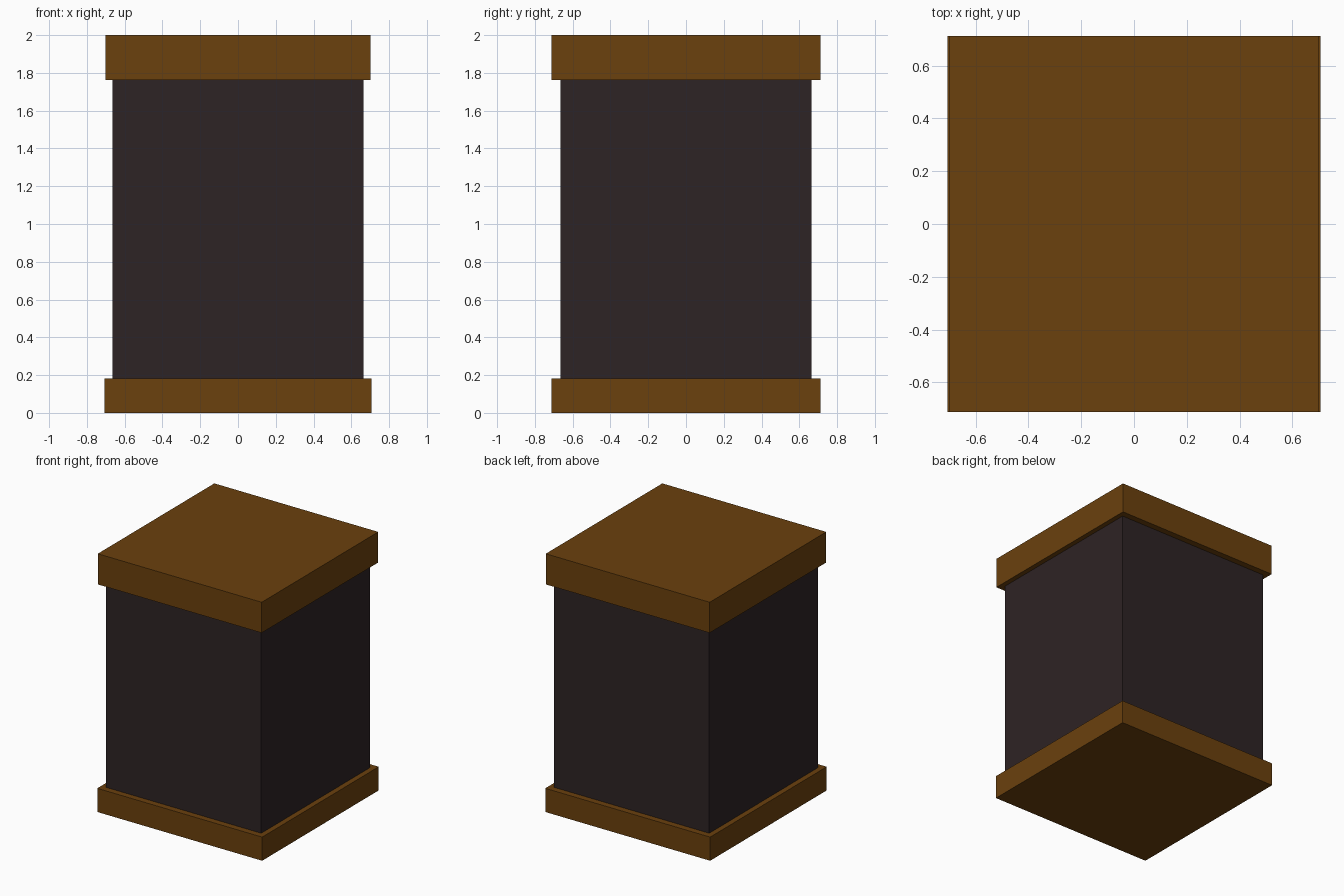
import bpy

if "Cube" in bpy.data.objects:
    bpy.data.objects.remove(bpy.data.objects["Cube"])


def make_material(name, rgb):
    mat = bpy.data.materials.new(name)
    mat.diffuse_color = (*rgb, 1.0)
    mat.use_nodes = True
    mat.node_tree.nodes["Principled BSDF"].inputs["Base Color"].default_value = mat.diffuse_color
    return mat


def make_box(name, half_x, half_y, z0, z1, mat):
    bpy.ops.mesh.primitive_cube_add(size=2, location=(0, 0, 0))
    obj = bpy.context.object
    obj.name = name
    for v in obj.data.vertices:
        v.co.x *= half_x
        v.co.y *= half_y
        v.co.z = z1 if v.co.z > 0 else z0
    obj.data.materials.append(mat)
    return obj


wood = make_material("brown wood", (0.146, 0.052, 0.004))
dark = make_material("dark charcoal", (0.027, 0.017, 0.018))

# Wooden foot slab, dark square body, thicker wooden lid
make_box("base_slab", 0.706, 0.713, 0.0, 0.183, wood)
make_box("body", 0.664, 0.664, 0.183, 1.763, dark)
make_box("lid_slab", 0.702, 0.713, 1.763, 2.0, wood)
